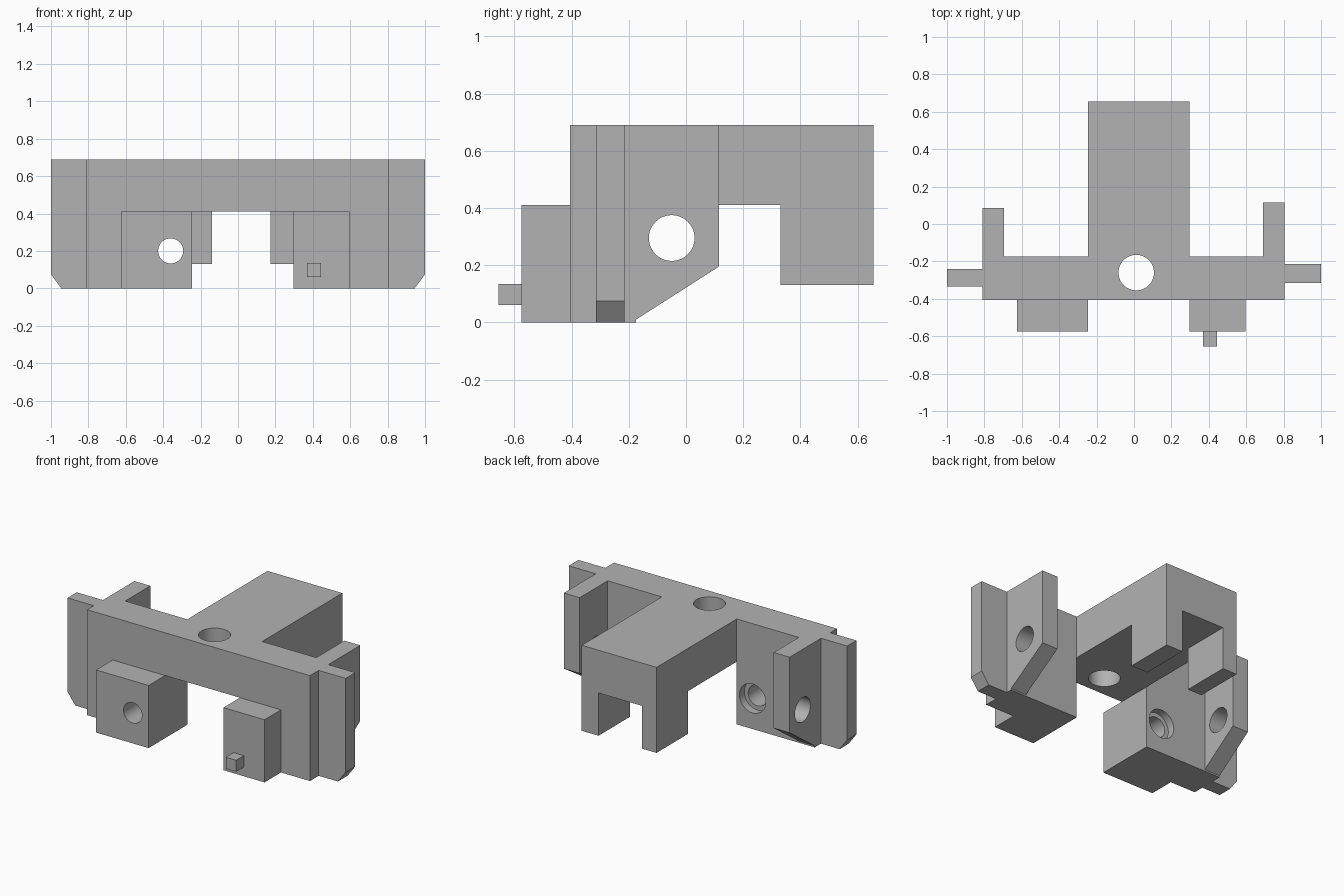
import bpy
import bmesh
from mathutils import Matrix, Vector

cube = bpy.data.objects.get("Cube")
if cube:
    bpy.data.objects.remove(cube, do_unlink=True)

grey = bpy.data.materials.new("plain grey")
grey.use_nodes = True
grey.diffuse_color = (0.45, 0.45, 0.45, 1)
grey.node_tree.nodes["Principled BSDF"].inputs["Base Color"].default_value = grey.diffuse_color


def finish(name, bm):
    bmesh.ops.recalc_face_normals(bm, faces=bm.faces)
    mesh = bpy.data.meshes.new(name)
    bm.to_mesh(mesh)
    bm.free()
    mesh.materials.append(grey)
    ob = bpy.data.objects.new(name, mesh)
    bpy.context.collection.objects.link(ob)
    return ob


def prism(name, points, offset):
    """Extrude a flat outline of 3D points along an offset."""
    bm = bmesh.new()
    face = bm.faces.new([bm.verts.new(p) for p in points])
    moved = bmesh.ops.extrude_face_region(bm, geom=[face], use_keep_orig=True)["geom"]
    bmesh.ops.translate(bm, vec=Vector(offset),
                        verts=[g for g in moved if isinstance(g, bmesh.types.BMVert)])
    return finish(name, bm)


def box(name, x0, x1, y0, y1, z0, z1):
    outline = [(x0, y0, z0), (x1, y0, z0), (x1, y1, z0), (x0, y1, z0)]
    return prism(name, outline, (0, 0, z1 - z0))


def cylinder(name, center, radius, length, axis):
    bm = bmesh.new()
    turn = Vector((0, 0, 1)).rotation_difference(Vector(axis)).to_matrix().to_4x4()
    bmesh.ops.create_cone(bm, cap_ends=True, segments=48, radius1=radius, radius2=radius,
                          depth=length, matrix=Matrix.Translation(center) @ turn)
    return finish(name, bm)


def combine(target, other, operation):
    mod = target.modifiers.new("join", 'BOOLEAN')
    mod.operation = operation
    mod.solver = 'EXACT'
    mod.object = other
    bpy.context.view_layer.objects.active = target
    bpy.ops.object.modifier_apply(modifier=mod.name)
    bpy.data.objects.remove(other, do_unlink=True)


FRONT, TOP, UNDER = -0.405, 0.69, 0.41

# Cross bar
body = box("bracket_body", -0.81, 0.805, FRONT, -0.175, UNDER, TOP)

# Rear beam with two hanging prongs
parts = [
    box("rear_beam", -0.245, 0.297, -0.3, 0.655, UNDER, TOP),
    box("right_prong", -0.245, -0.14, 0.33, 0.655, 0.13, 0.5),
    box("left_prong", 0.175, 0.297, 0.33, 0.655, 0.13, 0.5),
]

# Legs and the blocks on their fronts
parts += [
    box("right_leg", -0.81, -0.245, FRONT, -0.175, 0, 0.6),
    box("left_leg", 0.297, 0.805, FRONT, -0.175, 0, 0.6),
    box("right_block", -0.625, -0.245, -0.575, -0.35, 0, UNDER),
    box("left_block", 0.297, 0.595, -0.575, -0.35, 0, UNDER),
    box("locating_peg", 0.37, 0.445, -0.655, -0.55, 0.06, 0.135),
]


# Side arms with sloping undersides, and chamfered end flanges
def arm(name, x, width, back):
    slope = [(-0.3, 0), (-0.19, 0), (back, 0.195), (back, TOP), (-0.3, TOP)]
    return prism(name, [(x, y, z) for y, z in slope], (width, 0, 0))


def flange(name, side, y, depth):
    outline = [(0.75, 0), (0.945, 0), (1, 0.075), (1, TOP), (0.75, TOP)]
    return prism(name, [(side * x, y, z) for x, z in outline], (0, depth, 0))


parts += [
    arm("right_arm", -0.81, 0.115, 0.085),
    arm("left_arm", 0.69, 0.115, 0.115),
    flange("right_flange", -1, -0.335, 0.095),
    flange("left_flange", 1, -0.315, 0.1),
]
for part in parts:
    combine(body, part, 'UNION')

# Round holes: vertical, across both arms, and counterbored through a block
holes = [
    cylinder("top_hole", (0.012, -0.26, 0.5), 0.095, 1, (0, 0, 1)),
    cylinder("arm_hole", (0, -0.05, 0.295), 0.08, 3, (1, 0, 0)),
    cylinder("block_hole", (-0.36, -0.4, 0.2), 0.067, 1, (0, 1, 0)),
    cylinder("counterbore", (-0.36, -0.175, 0.2), 0.095, 0.1, (0, 1, 0)),
]
for hole in holes:
    combine(body, hole, 'DIFFERENCE')

# Smooth the holes while keeping all edges sharp
bpy.ops.object.select_all(action='DESELECT')
body.select_set(True)
bpy.context.view_layer.objects.active = body
bpy.ops.object.shade_smooth_by_angle(angle=0.4)
